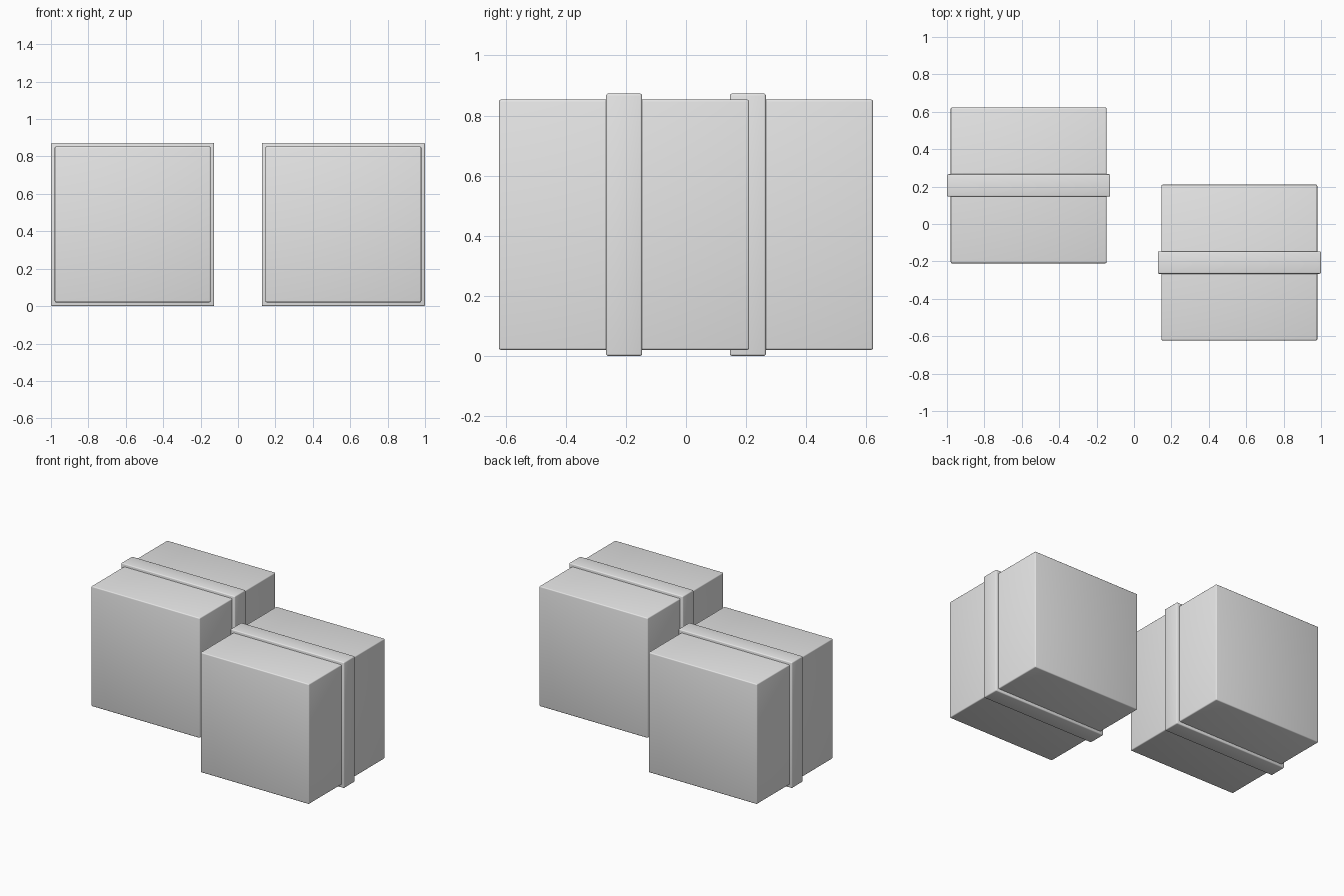
import bpy

# Remove the default cube
default = bpy.data.objects.get("Cube")
if default:
    bpy.data.objects.remove(default, do_unlink=True)

# Single flat colour
GREY = (0.8, 0.8, 0.8, 1.0)
grey = bpy.data.materials.new("light_grey")
grey.use_nodes = True
grey.diffuse_color = GREY
grey.node_tree.nodes["Principled BSDF"].inputs["Base Color"].default_value = GREY

BOX = 0.833        # side of the cube
BAND = 0.873       # outer side of the band
BAND_WIDTH = 0.12
BEVEL = 0.007


def rounded_block(name, centre, size):
    """Block with small rounded edges."""
    bpy.ops.mesh.primitive_cube_add(size=1, location=centre)
    block = bpy.context.object
    block.name = name
    block.scale = size
    bpy.ops.object.transform_apply(location=False, rotation=False, scale=True)
    bevel = block.modifiers.new("rounded_edges", "BEVEL")
    bevel.width = BEVEL
    bevel.segments = 3
    bpy.ops.object.modifier_apply(modifier=bevel.name)
    bpy.ops.object.shade_smooth_by_angle()
    block.data.materials.append(grey)
    return block


# Two banded boxes, staggered diagonally
for side, sign in (("left", 1), ("right", -1)):
    centre = (sign * (1 - BAND / 2), -sign * 0.206, BAND / 2)
    rounded_block(side + "_box", centre, (BOX, BOX, BOX))
    rounded_block(side + "_band", centre, (BAND, BAND_WIDTH, BAND))
